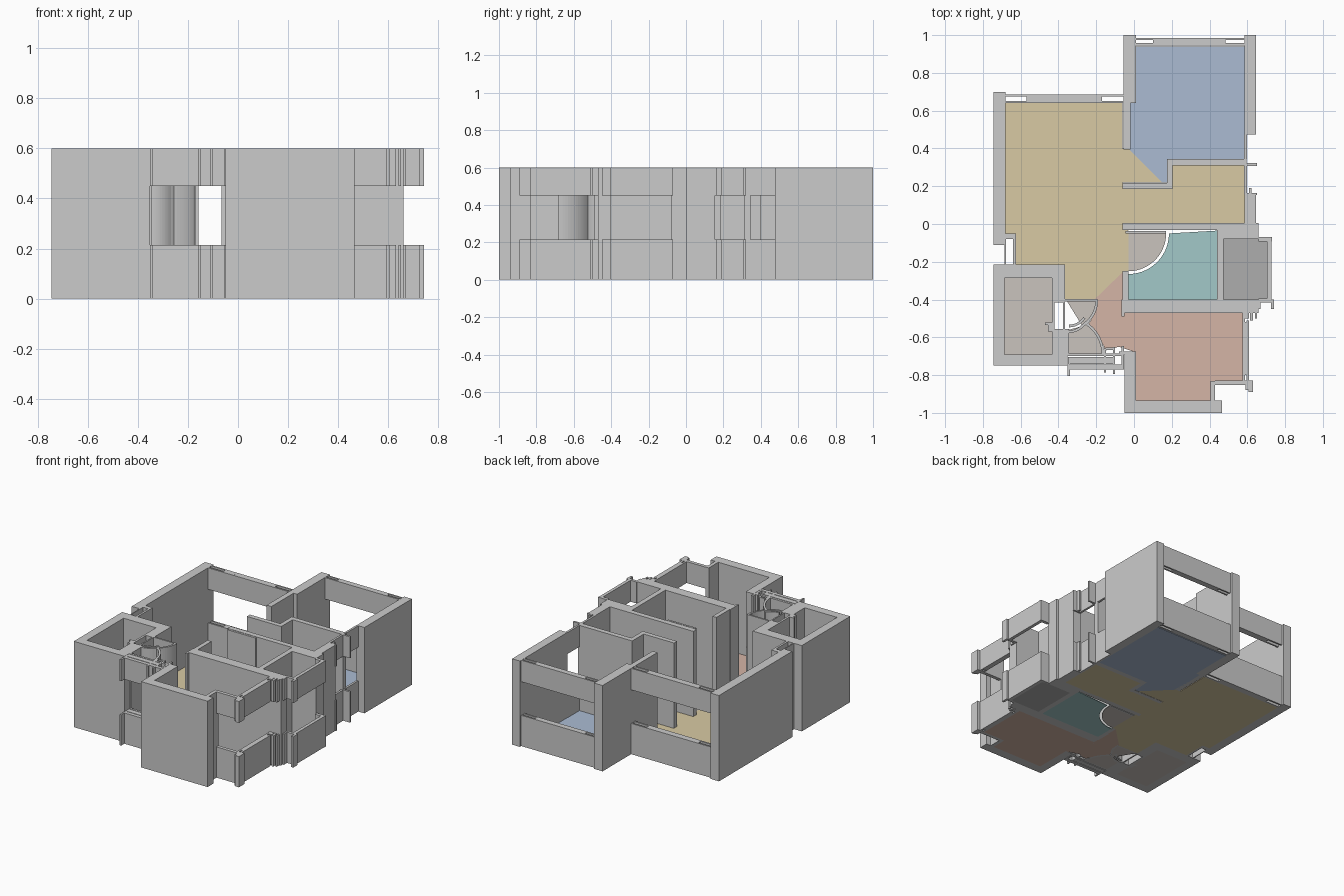
import bpy, bmesh, math

H, SILL, HEAD = 0.6, 0.215, 0.45
FULL = [(0, H)]
BANDS = [(0, SILL), (HEAD, H)]          # below and above a window opening


def finish(name, bm, mat=None):
    bmesh.ops.recalc_face_normals(bm, faces=bm.faces[:])
    me = bpy.data.meshes.new(name)
    bm.to_mesh(me)
    bm.free()
    ob = bpy.data.objects.new(name, me)
    bpy.context.collection.objects.link(ob)
    if mat:
        me.materials.append(mat)
    return ob


def prism(bm, pts, z0, z1):
    lo = [bm.verts.new((x, y, z0)) for x, y in pts]
    hi = [bm.verts.new((x, y, z1)) for x, y in pts]
    bm.faces.new(lo[::-1])
    bm.faces.new(hi)
    n = len(pts)
    for i in range(n):
        j = (i + 1) % n
        bm.faces.new((lo[i], lo[j], hi[j], hi[i]))


def walls(name, rects, spans=FULL):
    """rects are x0, x1, y0, y1"""
    bm = bmesh.new()
    for x0, x1, y0, y1 in rects:
        for z0, z1 in spans:
            prism(bm, [(x0, y0), (x1, y0), (x1, y1), (x0, y1)], z0, z1)
    return finish(name, bm)


def slotted(x0, x1, y0, y1, a, b):
    """window strip with an open pocket at each end"""
    return [(x0, x1, y0, y0 + .012), (x0, x1, y1 - .01, y1),
            (a, b, y0 + .012, y1 - .01)]


def arc(cx, cy, r, a0, a1, n=14):
    return [(cx + r * math.cos(math.radians(a0 + (a1 - a0) * i / n)),
             cy + r * math.sin(math.radians(a0 + (a1 - a0) * i / n)))
            for i in range(n + 1)]


def floor(name, pts, mat):
    bm = bmesh.new()
    prism(bm, pts, 0, 0.004)
    return finish(name, bm, mat)


def colour(name, r, g, b):
    m = bpy.data.materials.new(name)
    m.diffuse_color = (r, g, b, 1)
    return m


# living room shell
walls("living_room_walls", [
    (-.745, -.68, -.11, .70), (-.68, -.625, -.08, -.05),
    (-.685, -.678, -.215, -.08), (-.64, -.625, -.215, -.05)])
walls("living_room_window", slotted(-.68, -.05, .64, .685, -.57, -.17), BANDS)

# bedroom shell
walls("bedroom_walls", [
    (-.055, .01, .64, 1), (-.055, -.018, .395, .65), (.585, .645, .475, 1)])
walls("bedroom_window", slotted(.01, .585, .945, .985, .10, .485), BANDS)
walls("bedroom_partition", [
    (.175, .595, .31, .345), (.175, .205, .185, .345), (-.06, .205, .185, .218)])

# east side windows with fins
walls("east_windows", [
    (.583, .598, .345, .475), (.583, .598, .155, .31), (.585, .65, .308, .322),
    (.61, .622, .155, .19), (.585, .65, .153, .165)], BANDS)
walls("east_wall", [
    (.585, .645, -.08, .155), (.645, .66, -.08, -.03)])

# bathroom and utility closet
walls("bathroom_walls", [
    (-.06, .59, -.032, .005), (-.06, -.03, -.40, -.25), (.44, .475, -.42, .005),
    (-.06, .66, -.47, -.40), (.475, .66, -.08, .005), (-.065, -.05, -.49, -.40)])
walls("bathroom_door_leaf", [(-.045, .17, -.05, -.036)])
walls("closet_window", [
    (.705, .728, -.40, -.08), (.66, .728, -.415, -.395), (.66, .73, -.092, -.07),
    (.725, .742, -.45, -.40), (.715, .728, -.11, -.08), (.645, .67, -.45, -.40)],
    BANDS)

# kitchen shell
walls("kitchen_walls", [
    (-.05, .465, -1, -.935), (-.05, .01, -1, -.68), (.405, .43, -1, -.83),
    (.43, .465, -1, -.94)])
walls("kitchen_windows", [
    (.43, .63, -.852, -.828), (.405, .43, -.86, -.83),
    (.575, .588, -.84, -.47), (.596, .61, -.84, -.51), (.588, .596, -.80, -.52),
    (.605, .63, -.89, -.83), (.59, .605, -.88, -.83),
    (.575, .61, -.50, -.47), (.615, .63, -.51, -.45), (.64, .65, -.50, -.45)],
    BANDS)

# stair shaft
walls("shaft_walls", [
    (-.745, -.685, -.75, -.22), (-.745, -.435, -.75, -.69),
    (-.745, -.365, -.285, -.215), (-.435, -.365, -.415, -.215),
    (-.435, -.42, -.555, -.415), (-.375, -.365, -.555, -.415),
    (-.435, -.415, -.75, -.555), (-.415, -.352, -.75, -.555),
    (-.47, -.42, -.535, -.522), (-.455, -.435, -.57, -.535)])

# entrance window and its fins
walls("entrance_window", [
    (-.415, -.06, -.70, -.685), (-.35, -.10, -.74, -.705), (-.352, -.06, -.77, -.745),
    (-.352, -.34, -.805, -.74), (-.16, -.148, -.785, -.66), (-.11, -.10, -.795, -.65),
    (-.065, -.052, -.77, -.645), (-.08, .01, -.69, -.675), (-.15, -.10, -.668, -.655)],
    BANDS)

# curved door swings at the entrance
bm = bmesh.new()
for cx, cy, r, a0, a1 in ((-.362, -.40, .165, -58, 0), (-.36, -.69, .195, 0, 60),
                          (-.345, -.44, .10, -90, -35), (-.345, -.47, .10, -95, -40)):
    prism(bm, arc(cx, cy, r + .007, a0, a1) + arc(cx, cy, r - .007, a1, a0), 0, H)
finish("entrance_door_swings", bm)
walls("entrance_door_leaves", [(-.365, -.195, -.41, -.398), (-.36, -.345, -.69, -.555)])

# coloured floors
sand = colour("sand", .69, .59, .37)
blue = colour("blue", .41, .50, .65)
teal = colour("teal", .36, .58, .58)
pink = colour("pink", .66, .46, .38)
tan = colour("tan", .59, .55, .51)
grey = colour("dark_grey", .42, .42, .42)

floor("living_room_floor", [
    (-.68, .64), (-.06, .64), (-.06, .40), (-.03, .40), (.15, .22), (-.06, .22),
    (-.06, .19), (.205, .19), (.205, .31), (.585, .31), (.585, 0), (-.06, 0),
    (-.03, -.035), (-.03, -.25), (-.055, -.25), (-.21, -.40), (-.365, -.40),
    (-.365, -.215), (-.625, -.215), (-.625, -.05), (-.68, -.05)], sand)
floor("bedroom_floor", [
    (.01, .94), (.585, .94), (.585, .345), (.18, .345), (.175, .22), (.15, .22),
    (-.03, .40), (-.02, .64), (.01, .64)], blue)
floor("bathroom_floor", [(.44, -.035)] + arc(-.03, -.05, .215, 0, -90)
      + [(-.03, -.40), (.44, -.40)], teal)
floor("bathroom_door_floor", [(-.03, -.05)] + arc(-.03, -.05, .2, -90, 0), tan)
floor("kitchen_floor", [
    (-.055, -.25), (-.055, -.47), (.575, -.47), (.575, -.83), (.405, -.83),
    (.405, -.935), (.01, -.935), (.01, -.68), (-.08, -.65), (-.15, -.67),
    (-.18, -.60), (-.24, -.53), (-.20, -.46), (-.195, -.40), (-.21, -.40)], pink)
floor("closet_floor", [(.475, -.40), (.705, -.40), (.705, -.08), (.475, -.08)], grey)
floor("shaft_floor", [(-.685, -.69), (-.435, -.69), (-.435, -.285), (-.685, -.285)], tan)
floor("entry_door_floor_a", [(-.36, -.40)] + arc(-.362, -.40, .165, -90, 0)[5:], tan)
floor("entry_door_floor_b", [(-.345, -.69)] + arc(-.36, -.69, .19, 0, 55)
      + [(-.345, -.56)], tan)
